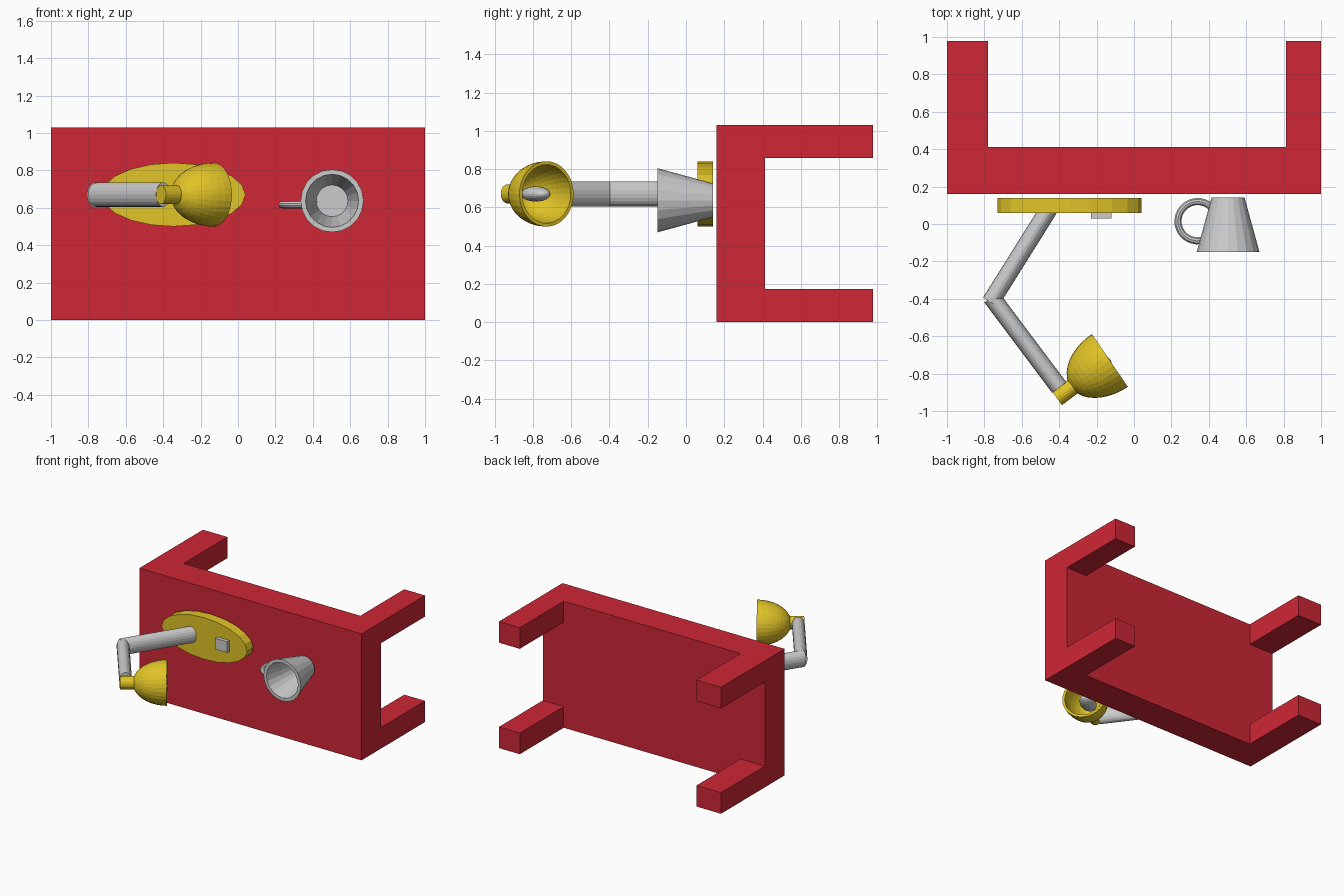
import bpy, bmesh, math
from mathutils import Vector, Matrix

if "Cube" in bpy.data.objects:
    bpy.data.objects.remove(bpy.data.objects["Cube"])


def material(name, color):
    m = bpy.data.materials.new(name)
    m.diffuse_color = color
    m.use_nodes = True
    m.node_tree.nodes["Principled BSDF"].inputs["Base Color"].default_value = m.diffuse_color
    return m


RED = material("red", (0.62, 0.02, 0.035, 1))
YELLOW = material("yellow", (0.75, 0.55, 0.02, 1))


def finish(name, bm, mat=None):
    bmesh.ops.recalc_face_normals(bm, faces=bm.faces[:])
    me = bpy.data.meshes.new(name)
    bm.to_mesh(me)
    bm.free()
    ob = bpy.data.objects.new(name, me)
    bpy.context.collection.objects.link(ob)
    if mat:
        me.materials.append(mat)
    return ob


def box(name, lo, hi, mat=None):
    lo, hi = Vector(lo), Vector(hi)
    bm = bmesh.new()
    m = Matrix.Translation((lo + hi) / 2) @ Matrix.Diagonal((*(hi - lo), 1))
    bmesh.ops.create_cube(bm, size=1, matrix=m)
    return finish(name, bm, mat)


def frame(origin, axis):
    """Local z runs along a horizontal axis, local y stays world-up."""
    z = Vector(axis).normalized()
    y = Vector((0, 0, 1))
    x = y.cross(z)
    m = Matrix((x, y, z)).transposed().to_4x4()
    return Matrix.Translation(origin) @ m


def rod(name, a, b, r_side, r_up, mat=None, sides=20):
    a, b = Vector(a), Vector(b)
    m = frame((a + b) / 2, b - a) @ Matrix.Diagonal((r_side, r_up, 1, 1))
    bm = bmesh.new()
    bmesh.ops.create_cone(bm, cap_ends=True, segments=sides, radius1=1, radius2=1,
                          depth=(b - a).length, matrix=m)
    return finish(name, bm, mat)


def lathe(name, profile, m, sides, mat=None):
    """Spin (radius, height) points around local z."""
    bm = bmesh.new()
    vs = [bm.verts.new((r, 0, h)) for r, h in profile]
    es = [bm.edges.new(p) for p in zip(vs, vs[1:])]
    bmesh.ops.spin(bm, geom=vs + es, cent=(0, 0, 0), axis=(0, 0, 1),
                   angle=math.tau, steps=sides)
    bmesh.ops.remove_doubles(bm, verts=bm.verts[:], dist=1e-4)
    bm.transform(m)
    return finish(name, bm, mat)


# Table lying on its side
box("table_top", (-1, 0.16, 0), (1, 0.413, 1.03), RED)
for sx, x0, x1 in (("left", -1, -0.78), ("right", 0.812, 1)):
    for sz, z0, z1 in (("lower", 0, 0.172), ("upper", 0.858, 1.03)):
        box(f"{sz}_{sx}_leg", (x0, 0.413, z0), (x1, 0.978, z1), RED)

# Lamp base, switch and arms
Z = 0.67
rod("lamp_base", (-0.345, 0.14, Z), (-0.345, 0.06, Z), 0.385, 0.17, YELLOW)
box("lamp_switch", (-0.23, 0.03, Z - 0.045), (-0.12, 0.07, Z + 0.045))
rod("lower_arm", (-0.455, 0.08, Z), (-0.767, -0.418, Z), 0.0475, 0.066)
rod("upper_arm", (-0.762, -0.391, Z), (-0.40, -0.874, Z), 0.0475, 0.066)

# Lamp head
mouth, aim = Vector((-0.129, -0.729, Z)), Vector((0.828, 0.561, 0))
rod("lamp_neck", (-0.412, -0.932, Z), (-0.318, -0.862, Z), 0.045, 0.05, YELLOW)


def dome(r, d, n=10):
    return [(r * math.cos(i * math.pi / 2 / n), -d * math.sin(i * math.pi / 2 / n))
            for i in range(n + 1)]


lathe("lamp_shade", dome(0.171, 0.254)[::-1] + dome(0.153, 0.235),
      frame(mouth, aim), 32, YELLOW)
bm = bmesh.new()
bmesh.ops.create_uvsphere(bm, u_segments=20, v_segments=12, radius=1,
                          matrix=frame(mouth - aim * 0.1, aim)
                          @ Matrix.Diagonal((0.06, 0.04, 0.105, 1)))
finish("lamp_bulb", bm)

# Mug with its opening toward the front
lathe("mug", [(0, 0), (0.088, 0), (0.168, 0.292), (0.142, 0.292), (0.085, 0.04), (0, 0.04)],
      frame((0.503, 0.142, 0.637), (0, -1, 0)), 20)

# Mug handle: circle swept along an arc
bm = bmesh.new()
centre = Vector((0.34, 0.015, 0.617))
start = math.radians(45)
ring = bmesh.ops.create_circle(
    bm, cap_ends=False, segments=10, radius=0.02,
    matrix=Matrix.Translation(centre) @ Matrix.Rotation(start, 4, 'Z')
    @ Matrix.Translation((0.105, 0, 0)) @ Matrix.Rotation(math.pi / 2, 4, 'X'))["verts"]
bmesh.ops.spin(bm, geom=ring + bm.edges[:], cent=centre, axis=(0, 0, 1),
               angle=math.radians(235), steps=18)
finish("mug_handle", bm)
